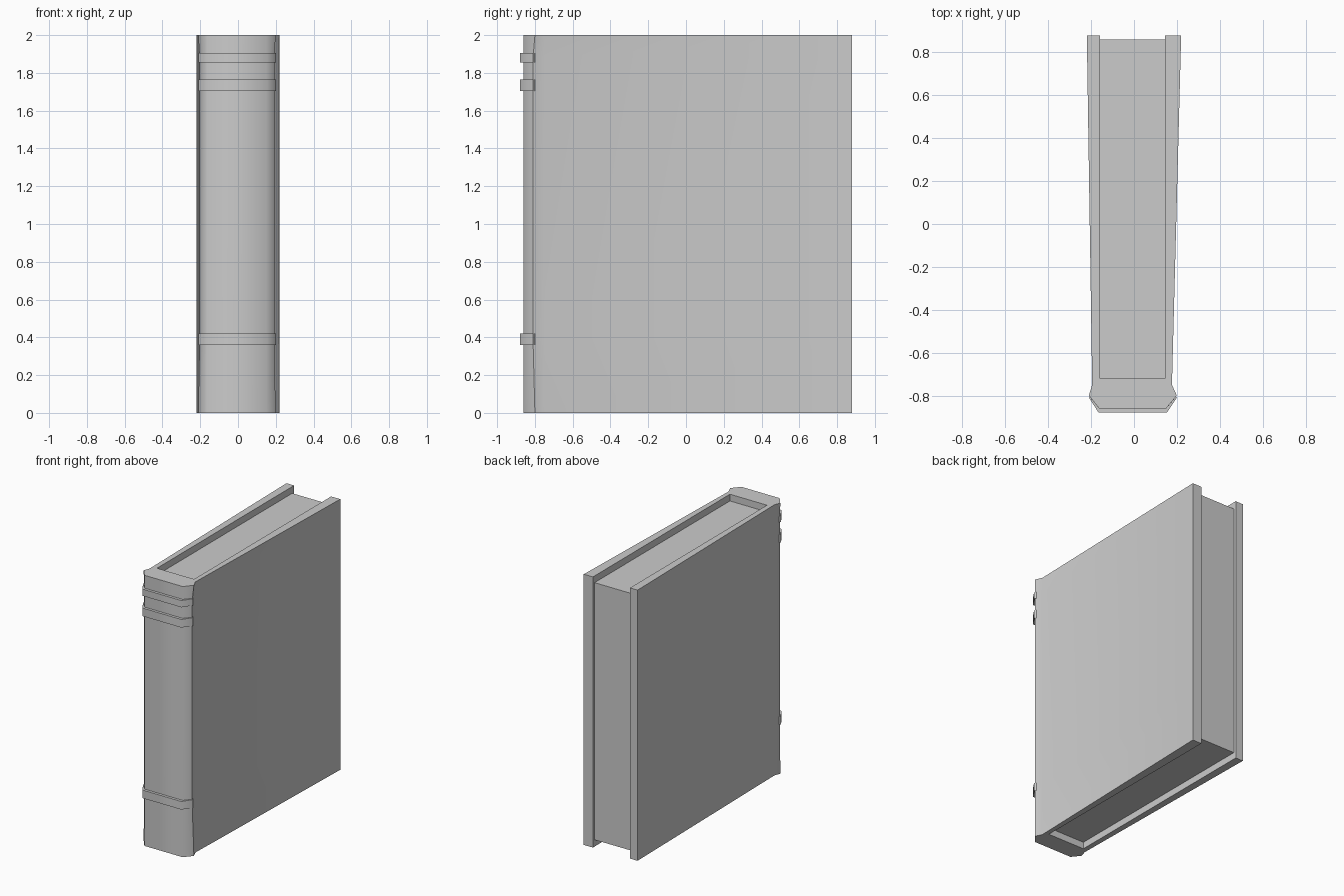
import bpy, bmesh, math

if "Cube" in bpy.data.objects:
    bpy.data.objects.remove(bpy.data.objects["Cube"])

def loft(name, rings, smooth=None):
    """Solid through stacked outlines: rings is a list of (z, [(x, y), ...])."""
    bm = bmesh.new()
    loops = [[bm.verts.new((x, y, z)) for x, y in pts] for z, pts in rings]
    n = len(loops[0])
    for a, b in zip(loops, loops[1:]):
        for i in range(n):
            j = (i + 1) % n
            bm.faces.new((a[i], a[j], b[j], b[i]))
    bm.faces.new(loops[0][::-1])
    bm.faces.new(loops[-1])
    bmesh.ops.recalc_face_normals(bm, faces=bm.faces)
    me = bpy.data.meshes.new(name)
    bm.to_mesh(me)
    bm.free()
    ob = bpy.data.objects.new(name, me)
    bpy.context.collection.objects.link(ob)
    if smooth:
        bpy.context.view_layer.objects.active = ob
        ob.select_set(True)
        bpy.ops.object.shade_smooth_by_angle(angle=math.radians(smooth))
        ob.select_set(False)
    return ob

def cover_outline(flare):
    """U-shaped binding: boards, hinge grooves, chamfered spine; flare widens the ends."""
    sx, sy = 0.0075 * flare, 0.01 * flare
    return [(-0.22, 0.88), (-0.195, -0.75), (-0.203 - sx, -0.81 + sy),
            (-0.163, -0.86), (0.15, -0.86), (0.192 + sx, -0.81 + sy),
            (0.177, -0.75), (0.22, 0.88), (0.145, 0.88),
            (0.145, -0.72), (-0.158, -0.72), (-0.158, 0.88)]

# cover with slightly flared spine ends
loft("cover", [(0, cover_outline(1)), (0.39, cover_outline(0)),
               (1.88, cover_outline(0)), (2, cover_outline(1))], 54)

# page block, recessed on three sides
pages = [(-0.158, -0.72), (0.145, -0.72), (0.145, 0.86), (-0.158, 0.86)]
loft("pages", [(0.05, pages), (1.95, pages)])

# raised bands on the spine
band = [(-0.19, -0.78), (-0.21, -0.81), (-0.165, -0.88),
        (0.153, -0.88), (0.2, -0.81), (0.172, -0.78)]
for i, (z0, z1) in enumerate([(0.36, 0.42), (1.705, 1.765), (1.855, 1.905)]):
    loft(f"spine_band_{i + 1}", [(z0, band), (z1, band)], 60)
